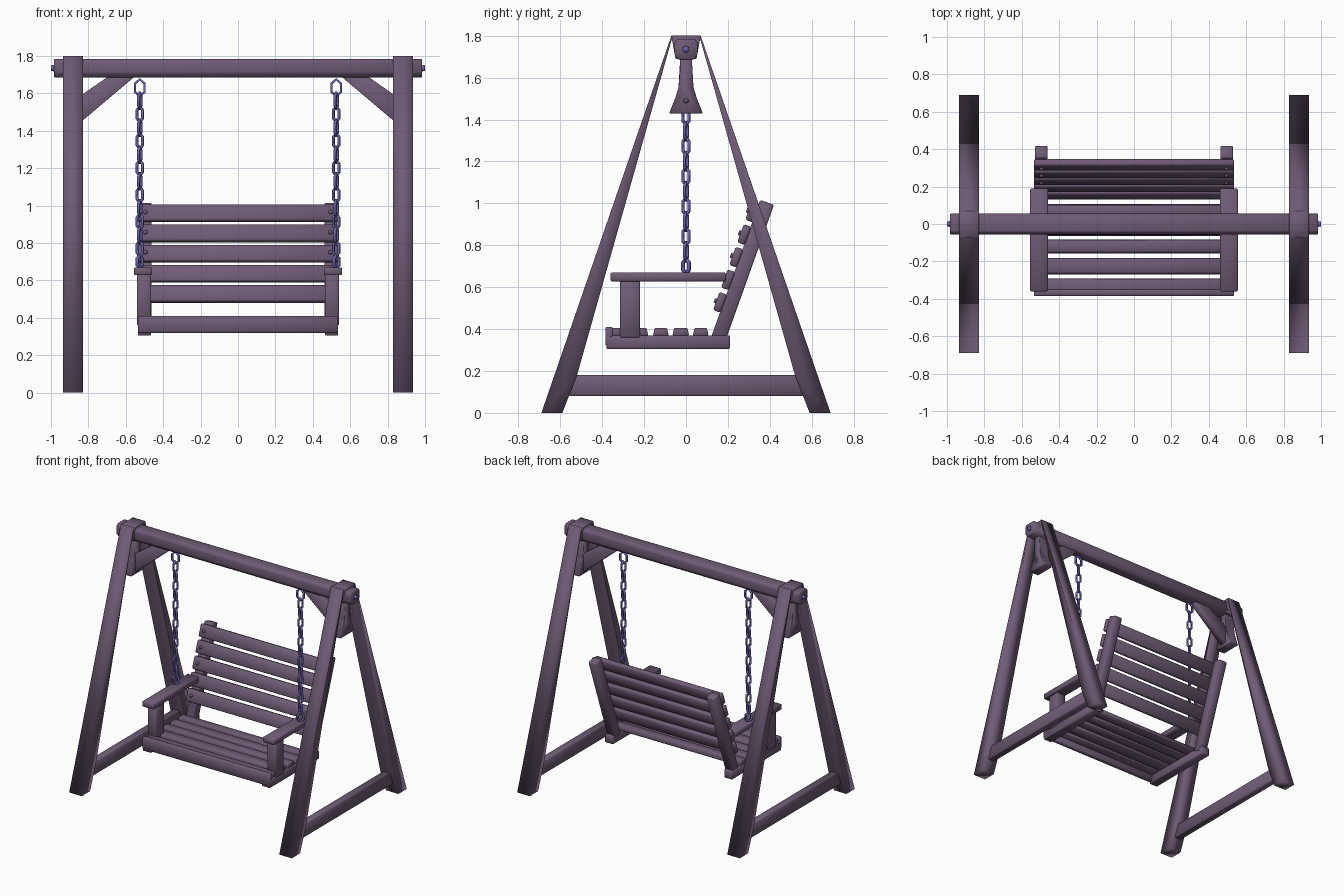
import bpy, bmesh, math
from mathutils import Vector, Matrix

if "Cube" in bpy.data.objects:
    bpy.data.objects.remove(bpy.data.objects["Cube"])


def material(name, rgb):
    m = bpy.data.materials.new(name)
    m.diffuse_color = (*rgb, 1)
    m.use_nodes = True
    m.node_tree.nodes["Principled BSDF"].inputs["Base Color"].default_value = m.diffuse_color
    return m


WOOD = material("plum wood", (0.16, 0.105, 0.18))
METAL = material("blue metal", (0.14, 0.13, 0.42))


def finish(name, bm, mat, bevel=0.0):
    if bevel:
        bmesh.ops.bevel(bm, geom=bm.edges[:], offset=bevel, segments=1, affect='EDGES')
    bmesh.ops.recalc_face_normals(bm, faces=bm.faces[:])
    for f in bm.faces:
        f.smooth = True
    me = bpy.data.meshes.new(name)
    bm.to_mesh(me)
    bm.free()
    me.materials.append(mat)
    ob = bpy.data.objects.new(name, me)
    bpy.context.collection.objects.link(ob)
    return ob


def box(name, lo, hi, bevel=0.005, matrix=None):
    lo, hi = Vector(lo), Vector(hi)
    bm = bmesh.new()
    bmesh.ops.create_cube(bm, size=1)
    for v in bm.verts:
        v.co = Vector([(lo[i] + hi[i]) / 2 + v.co[i] * abs(hi[i] - lo[i]) for i in range(3)])
    if matrix:
        bm.transform(matrix)
    return finish(name, bm, WOOD, bevel)


def prism(name, pts, place, a, b, bevel=0.0):
    # profile extruded from a to b; place maps (u, v, depth) to x, y, z
    bm = bmesh.new()
    f0 = [bm.verts.new(place(u, v, a)) for u, v in pts]
    f1 = [bm.verts.new(place(u, v, b)) for u, v in pts]
    n = len(pts)
    bm.faces.new(f0)
    bm.faces.new(f1[::-1])
    for i in range(n):
        j = (i + 1) % n
        bm.faces.new((f0[i], f1[i], f1[j], f0[j]))
    return finish(name, bm, WOOD, bevel)


def bolt(name, pos, direction, r, length, mat):
    bm = bmesh.new()
    bmesh.ops.create_cone(bm, cap_ends=True, segments=6, radius1=r, radius2=r * 0.8, depth=length)
    rot = Vector(direction).to_track_quat('Z', 'Y').to_matrix().to_4x4()
    bm.transform(Matrix.Translation(pos) @ rot)
    return finish(name, bm, mat)


def link(name, x, z, w, h, r, turn):
    # one six-sided elongated chain link in a vertical plane
    bm = bmesh.new()
    rings = []
    for i in range(6):
        t = math.radians(60 * i + 30)
        rad = Vector((math.cos(t), 0, math.sin(t)))
        c = Vector((w * rad.x, 0, h * rad.z))
        rings.append([bm.verts.new(c + rad * (r * math.cos(s)) + Vector((0, r * math.sin(s), 0)))
                      for s in (math.pi / 4 + k * math.pi / 2 for k in range(4))])
    for i in range(6):
        p, q = rings[i], rings[(i + 1) % 6]
        for k in range(4):
            m = (k + 1) % 4
            bm.faces.new((p[k], q[k], q[m], p[m]))
    bm.transform(Matrix.Translation((x, 0, z)) @ Matrix.Rotation(turn, 4, 'Z'))
    return finish(name, bm, METAL)


def yz(u, v, d):
    return (d, u, v)


def xz(u, v, d):
    return (u, d, v)


# top beam with chamfered section
prism("top_beam", [(-.055, 1.71), (-.035, 1.685), (.035, 1.685), (.055, 1.71),
                   (.055, 1.765), (.04, 1.785), (-.04, 1.785), (-.055, 1.765)], yz, -.985, .985, .004)

# A-frame on each side
for s, side in ((-1, "left"), (1, "right")):
    x0, x1 = s * .83, s * .935
    for d, end in ((-1, "front"), (1, "back")):
        leg = [(.69, 0), (.59, 0), (.52, .18), (.066, 1.79), (.066, 1.8), (.07, 1.8)]
        prism(f"{side}_{end}_leg", [(d * y, z) for y, z in leg], yz, x0, x1)
    prism(f"{side}_top_block", [(-.07, 1.8), (.07, 1.8), (.05, 1.69), (-.05, 1.69)], yz, x0, x1, .004)
    box(f"{side}_stretcher", (s * .855, -.56, .08), (s * .91, .56, .18))
    prism(f"{side}_cross_piece", [(-.08, 1.43), (.08, 1.43), (.032, 1.55), (.028, 1.69),
                                  (-.028, 1.69), (-.032, 1.55)], yz, s * .84, s * .92, .004)
    prism(f"{side}_brace", [(s * .86, 1.43), (s * .86, 1.575), (s * .68, 1.70), (s * .54, 1.70)],
          xz, -.028, .028, .004)
    bolt(f"{side}_beam_bolt", (s * .992, 0, 1.735), (s, 0, 0), .018, .016, METAL)
    bolt(f"{side}_cross_bolt", (s * .922, 0, 1.49), (s, 0, 0), .014, .012, WOOD)

# chains, alternating links turned off-axis, with an eye at each end
for s, side in ((-1, "left"), (1, "right")):
    x = s * .525
    link(f"{side}_top_eye", x, 1.63, .03, .045, .009, 0)
    n = 12
    for i in range(n):
        z = 1.56 - i * (1.56 - .77) / (n - 1)
        link(f"{side}_chain_link_{i + 1}", x, z, .019, .043, .009,
             math.radians(65 if i % 2 == 0 else -25))
    link(f"{side}_bottom_eye", x, .70, .022, .035, .01, math.radians(45))

# seat side frames: rail, arm post, arm rest
for s, side in ((-1, "left"), (1, "right")):
    box(f"{side}_seat_rail", (s * .465, -.38, .305), (s * .535, .21, .37))
    box(f"{side}_arm_post", (s * .465, -.315, .36), (s * .54, -.22, .635))
    box(f"{side}_arm_rest", (s * .46, -.36, .628), (s * .555, .19, .67))

# seat slats and front apron
box("front_apron", (-.535, -.385, .32), (.535, -.35, .41))
for i, (y, w) in enumerate(((-.335, .09), (-.225, .09), (-.12, .075), (-.025, .08), (.07, .075))):
    prism(f"seat_slat_{i + 1}", [(y - w / 2, .368), (y + w / 2, .368),
                                 (y + w / 2 - .008, .405), (y - w / 2 + .008, .405)], yz, -.53, .53, .004)

# reclined back: local z runs up the post, local -y is the front
lean = math.atan2(.225, .63)
M = Matrix.Translation((0, .155, .355)) @ Matrix.Rotation(-lean, 4, 'X')
for s, side in ((-1, "left"), (1, "right")):
    box(f"{side}_back_post", (s * .462, -.035, -.01), (s * .53, .035, .69), .006, M)
for i in range(5):
    c = .165 + i * .1145
    box(f"back_slat_{i + 1}", (-.535, -.07, c - .046), (.535, -.032, c + .046), .007, M)
    for s, side in ((-1, "left"), (1, "right")):
        front = M.to_3x3() @ Vector((0, -1, 0))
        bolt(f"{side}_back_bolt_{i + 1}", M @ Vector((s * .495, -.073, c)), front, .013, .014, WOOD)
